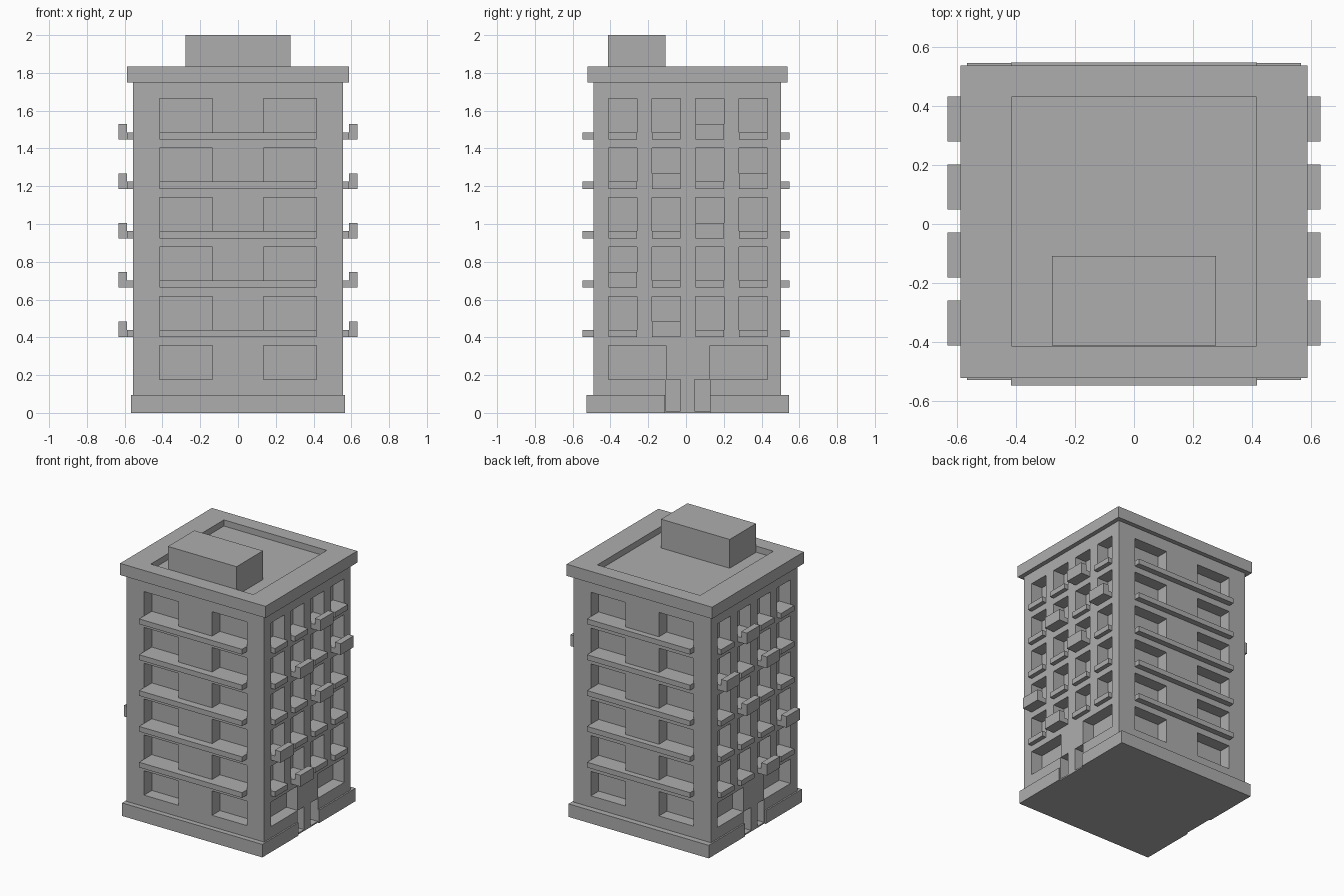
import bpy
import bmesh

old = bpy.data.objects.get("Cube")
if old:
    bpy.data.objects.remove(old, do_unlink=True)

# One plain concrete colour
concrete = bpy.data.materials.new("concrete_grey")
concrete.use_nodes = True
concrete.diffuse_color = (0.42, 0.42, 0.42, 1)
concrete.node_tree.nodes["Principled BSDF"].inputs["Base Color"].default_value = concrete.diffuse_color


def boxes(name, spans, helper=False):
    """One object from boxes given as (x0, x1, y0, y1, z0, z1)."""
    bm = bmesh.new()
    for x0, x1, y0, y1, z0, z1 in spans:
        verts = bmesh.ops.create_cube(bm, size=1)["verts"]
        for v in verts:
            v.co.x = x1 if v.co.x > 0 else x0
            v.co.y = y1 if v.co.y > 0 else y0
            v.co.z = z1 if v.co.z > 0 else z0
    mesh = bpy.data.meshes.new(name)
    bm.to_mesh(mesh)
    bm.free()
    mesh.materials.append(concrete)
    obj = bpy.data.objects.new(name, mesh)
    bpy.context.collection.objects.link(obj)
    if helper:
        obj.hide_render = True
        obj.hide_viewport = True
        obj.display_type = 'WIRE'
    return obj


def cut(obj, cutter):
    mod = obj.modifiers.new("cut", 'BOOLEAN')
    mod.operation = 'DIFFERENCE'
    mod.solver = 'EXACT'
    mod.object = cutter


def both_sides(spans):
    """Adds the copy of each box mirrored across x = 0."""
    return spans + [(-x1, -x0, *rest) for x0, x1, *rest in spans]


# Main sizes
HALF_X, FRONT, BACK = 0.555, -0.491, 0.504
DEPTH, OUT = 0.09, 0.05
PITCH, SILL, WINDOW_H, SLAB = 0.2615, 0.178, 0.178, 0.038
BASE_TOP, WALL_TOP, ROOF_TOP = 0.095, 1.75, 1.835
COLUMNS = [(c - 0.076, c + 0.076) for c in (-0.335, -0.105, 0.125, 0.356)]
sills = [SILL + PITCH * floor for floor in range(6)]

# Window openings: two wide ones per floor at front and back
openings = []
for z in sills:
    for y0, y1 in ((FRONT - OUT, FRONT + DEPTH), (BACK - DEPTH, BACK + OUT)):
        openings += both_sides([(0.135, 0.415, y0, y1, z, z + WINDOW_H)])

# Side openings: wide on the ground floor, four narrow ones above
side_x = (HALF_X - DEPTH, HALF_X + OUT)
for floor, z in enumerate(sills):
    spans = COLUMNS if floor else [(-0.411, -0.105), (0.127, 0.432)]
    openings += both_sides([(*side_x, y0, y1, z, z + WINDOW_H) for y0, y1 in spans])

# Twin doorways with a post between them
doors = both_sides([(*side_x, y0, y1, 0.01, SILL - 0.001)
                    for y0, y1 in ((-0.108, -0.03), (0.045, 0.127))])
window_cutter = boxes("window_cutter", openings, True)
door_cutter = boxes("door_cutter", doors, True)

walls = boxes("walls", [(-HALF_X, HALF_X, FRONT, BACK, BASE_TOP, WALL_TOP)])
cut(walls, window_cutter)
cut(walls, door_cutter)

# Plinth, broken at the entrances
plinth = boxes("plinth", [(-0.566, 0.566, -0.528, 0.546, 0, BASE_TOP)])
notch = boxes("plinth_notch_cutter",
              both_sides([(HALF_X, 0.7, -0.112, 0.127, -0.1, 0.2)]), True)
cut(plinth, notch)
cut(plinth, door_cutter)

# Roof slab with a sunken terrace, and the stair house on it
roof = boxes("roof", [(-0.587, 0.587, -0.521, 0.537, WALL_TOP, ROOF_TOP)])
terrace = boxes("roof_terrace_cutter", [(-0.415, 0.415, -0.414, 0.43, 1.79, 1.9)], True)
cut(roof, terrace)
boxes("stair_house", [(-0.277, 0.277, -0.412, -0.108, 1.79, 2.0)])

# Long balcony slabs at front and back
long_slabs = [(-0.416, 0.416, y0, y1, z - SLAB, z)
              for z in sills[1:] for y0, y1 in ((-0.547, FRONT), (BACK, 0.547))]
boxes("long_balcony_slabs", long_slabs)

# Small ledges under the side windows
ledges = [(HALF_X, 0.587, y0, y1, z - SLAB, z) for z in sills[1:] for y0, y1 in COLUMNS]
boxes("side_ledges", both_sides(ledges))

# Raised planter boxes on some ledges, as (floor, column)
places = [(1, 1), (2, 0), (3, 2), (4, 1), (4, 3), (5, 2)]
planters = [(0.587, 0.632, *COLUMNS[col], sills[floor] - SLAB, sills[floor] + 0.044)
            for floor, col in places]
boxes("side_planters", both_sides(planters))
